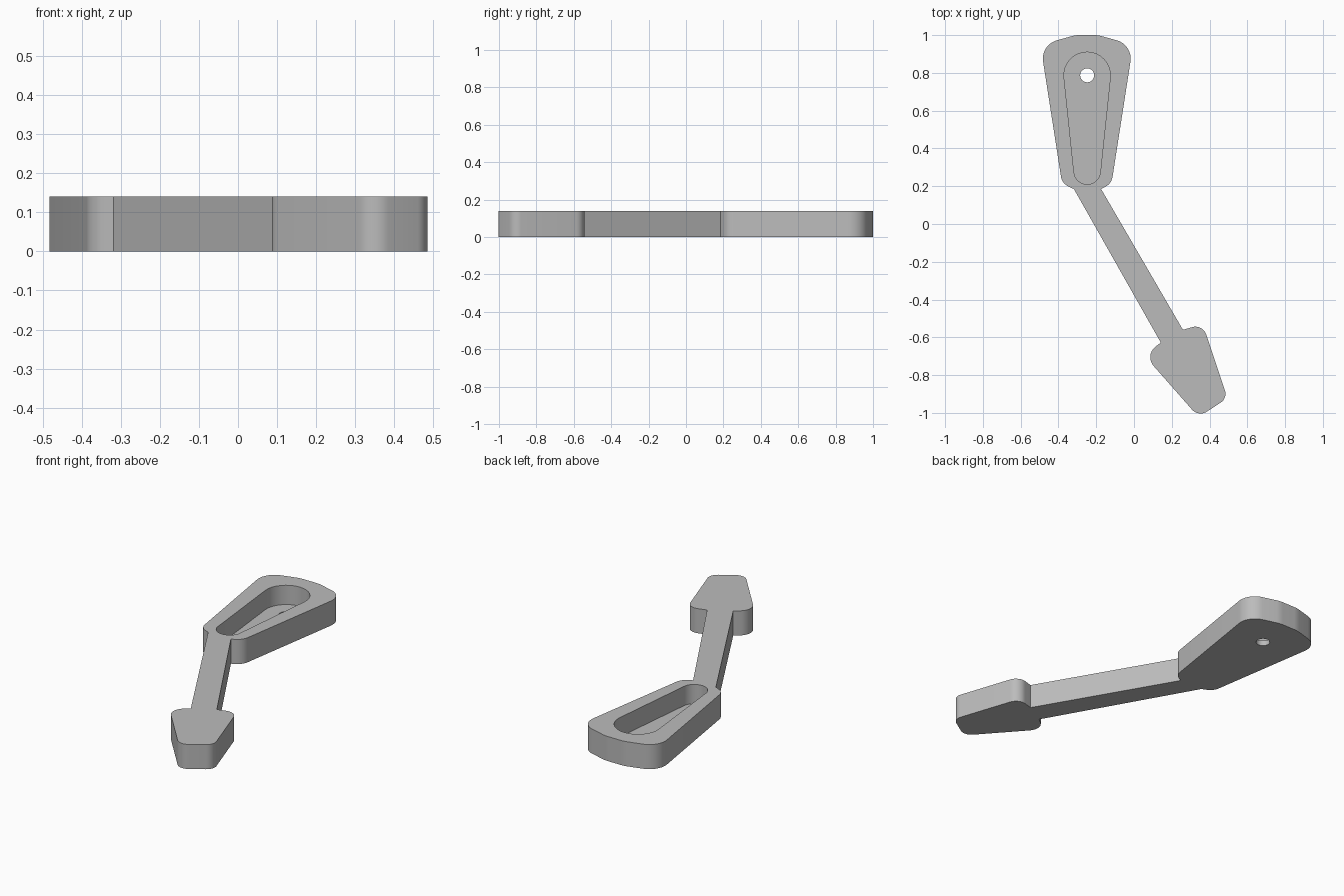
import bpy
import bmesh
from math import asin, cos, pi, sin, tan
from mathutils import Vector

HEIGHT = 0.14
FLOOR = 0.03

if "Cube" in bpy.data.objects:
    bpy.data.objects.remove(bpy.data.objects["Cube"])

grey = bpy.data.materials.new("plain grey")
grey.use_nodes = True
grey.diffuse_color = (0.5, 0.5, 0.5, 1)
grey.node_tree.nodes["Principled BSDF"].inputs["Base Color"].default_value = grey.diffuse_color


def arc(cx, cy, r, start, end, steps=16):
    angles = [start + (end - start) * i / steps for i in range(steps + 1)]
    return [(cx + r * cos(a), cy + r * sin(a)) for a in angles]


def rounded(corners, steps=10):
    """Outline whose corners (x, y, radius) are replaced by tangent arcs."""
    outline = []
    for i, (x, y, r) in enumerate(corners):
        p = Vector((x, y))
        if r == 0:
            outline.append((x, y))
            continue
        a = (Vector(corners[i - 1][:2]) - p).normalized()
        b = (Vector(corners[(i + 1) % len(corners)][:2]) - p).normalized()
        half = a.angle(b) / 2
        centre = p + (a + b).normalized() * (r / sin(half))
        start = p + a * (r / tan(half)) - centre
        turn = (pi - 2 * half) * (1 if a.cross(b) < 0 else -1)
        for k in range(steps + 1):
            t = turn * k / steps
            outline.append((centre.x + start.x * cos(t) - start.y * sin(t),
                            centre.y + start.x * sin(t) + start.y * cos(t)))
    return outline


def prism(name, outline, bottom, top):
    bm = bmesh.new()
    face = bm.faces.new([bm.verts.new((x, y, bottom)) for x, y in outline])
    walls = bmesh.ops.extrude_face_region(bm, geom=[face])
    moved = [v for v in walls["geom"] if isinstance(v, bmesh.types.BMVert)]
    bmesh.ops.translate(bm, verts=moved, vec=(0, 0, top - bottom))
    bmesh.ops.recalc_face_normals(bm, faces=bm.faces)
    mesh = bpy.data.meshes.new(name)
    bm.to_mesh(mesh)
    bm.free()
    mesh.materials.append(grey)
    obj = bpy.data.objects.new(name, mesh)
    bpy.context.collection.objects.link(obj)
    return obj


# Tapered head, slanted arm and pointed foot share one counter-clockwise outline
head_right = [(-0.174, 0.185, 0), (-0.119, 0.215, 0.07), (-0.005, 0.948, 0.1), (-0.19, 1.0, 0.15)]
head_left = [(-0.31, 1.0, 0.15), (-0.495, 0.948, 0.1), (-0.381, 0.215, 0.07), (-0.318, 0.185, 0)]
foot = [(0.142, -0.628, 0), (0.054, -0.695, 0.07), (0.342, -1.022, 0.06),
        (0.495, -0.922, 0.055), (0.364, -0.53, 0.06), (0.259, -0.56, 0)]
body = prism("pendulum_arm", rounded(head_right + head_left + foot), 0, HEIGHT)

# Teardrop pocket in the head, and a pivot hole through its floor
wide, narrow, y_wide, y_narrow, x_mid = 0.123, 0.07, 0.787, 0.28, -0.248
lean = asin((wide - narrow) / (y_wide - y_narrow))
teardrop = (arc(x_mid, y_wide, wide, -lean, pi + lean)
            + arc(x_mid, y_narrow, narrow, pi + lean, 2 * pi - lean))
cutters = [prism("pocket_cutter", teardrop, FLOOR, HEIGHT + 0.1),
           prism("hole_cutter", arc(x_mid, y_wide, 0.037, 0, 2 * pi, 32)[:-1], -0.1, HEIGHT)]

bpy.ops.object.select_all(action="DESELECT")
body.select_set(True)
bpy.context.view_layer.objects.active = body
for cutter in cutters:
    cutter.hide_render = True
    cut = body.modifiers.new(cutter.name, "BOOLEAN")
    cut.operation = "DIFFERENCE"
    cut.solver = "EXACT"
    cut.object = cutter
    bpy.ops.object.modifier_apply(modifier=cut.name)
    bpy.data.objects.remove(cutter)

bpy.ops.object.shade_smooth_by_angle(angle=pi / 6)
